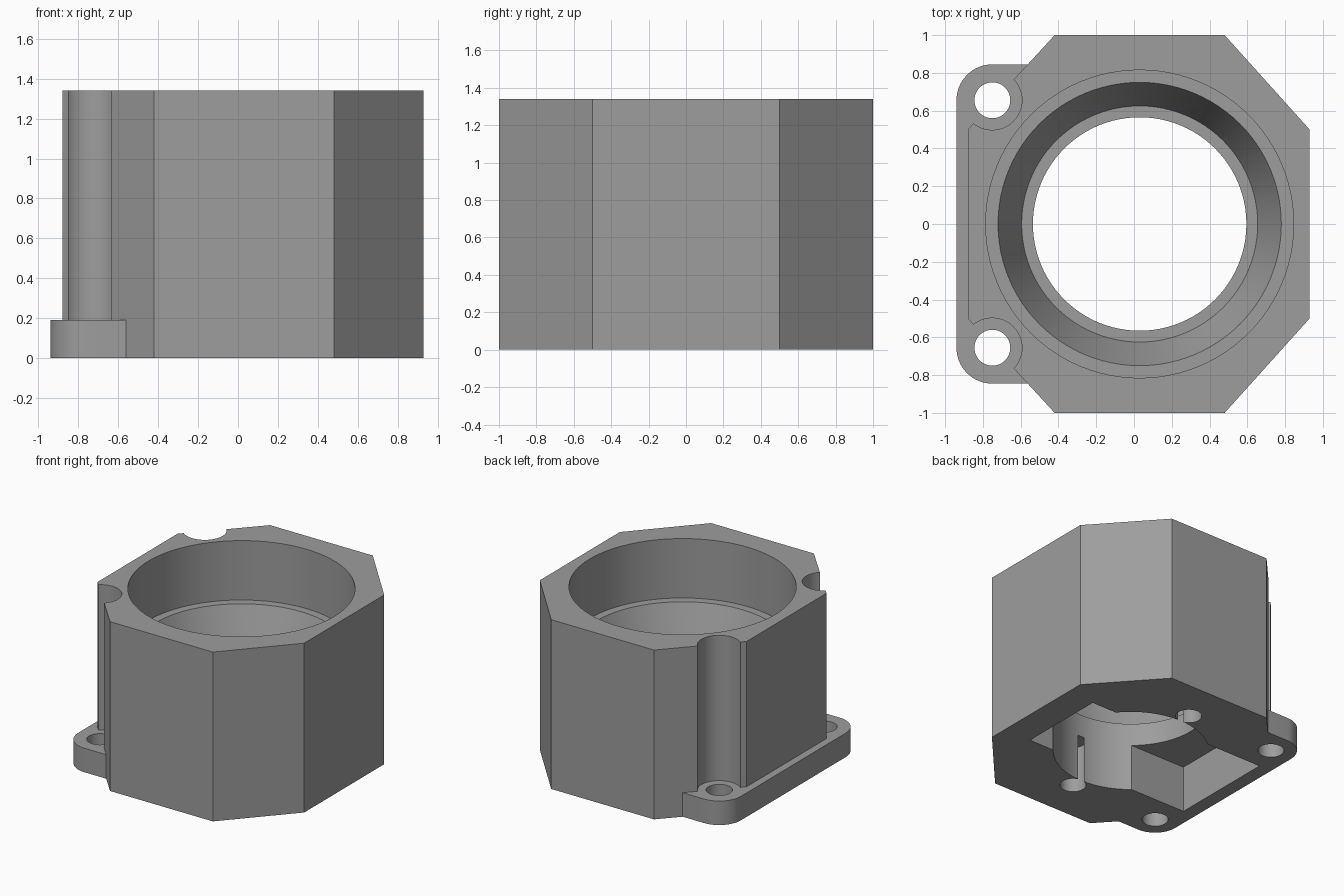
import bpy, bmesh, math

if "Cube" in bpy.data.objects:
    bpy.data.objects.remove(bpy.data.objects["Cube"])

HEIGHT = 1.34
CX = 0.03          # bore axis
LUG_X, LUG_Y = -0.75, 0.655

grey = bpy.data.materials.new("grey")
grey.diffuse_color = (0.34, 0.34, 0.34, 1)
grey.use_nodes = True
grey.node_tree.nodes["Principled BSDF"].inputs["Base Color"].default_value = grey.diffuse_color


def make(name, bm):
    bmesh.ops.recalc_face_normals(bm, faces=bm.faces)
    mesh = bpy.data.meshes.new(name)
    bm.to_mesh(mesh)
    bm.free()
    mesh.materials.append(grey)
    obj = bpy.data.objects.new(name, mesh)
    bpy.context.collection.objects.link(obj)
    return obj


def prism(name, outline, z0, z1):
    bm = bmesh.new()
    face = bm.faces.new([bm.verts.new((x, y, z0)) for x, y in outline])
    up = bmesh.ops.extrude_face_region(bm, geom=[face])["geom"]
    bmesh.ops.translate(bm, vec=(0, 0, z1 - z0),
                        verts=[v for v in up if isinstance(v, bmesh.types.BMVert)])
    return make(name, bm)


def arc(cx, cy, r, a0, a1, n):
    return [(cx + r * math.cos(math.radians(a0 + (a1 - a0) * i / n)),
             cy + r * math.sin(math.radians(a0 + (a1 - a0) * i / n))) for i in range(n + 1)]


def cylinder(name, x, y, r, z0, z1, n=48):
    return prism(name, arc(x, y, r, 0, 360, n)[:-1], z0, z1)


def box(name, x0, x1, half_y, z0, z1):
    return prism(name, [(x0, -half_y), (x1, -half_y), (x1, half_y), (x0, half_y)], z0, z1)


def lathe(name, profile, n=96):
    bm = bmesh.new()
    rings = [[bm.verts.new((x, y, z)) for x, y in arc(CX, 0, r, 0, 360, n)[:-1]]
             for r, z in profile]
    for a, b in zip(rings, rings[1:]):
        for i in range(n):
            j = (i + 1) % n
            bm.faces.new((a[i], a[j], b[j], b[i]))
    bm.faces.new(rings[0])
    bm.faces.new(rings[-1])
    return make(name, bm)


def combine(target, tool, operation):
    mod = target.modifiers.new(operation.lower(), "BOOLEAN")
    mod.operation = operation
    mod.solver = "EXACT"
    mod.object = tool
    bpy.context.view_layer.objects.active = target
    bpy.ops.object.modifier_apply(modifier=mod.name)
    bpy.data.objects.remove(tool, do_unlink=True)


# Eight-sided body
body = prism("housing_body", [(-0.42, -1), (0.48, -1), (0.93, -0.5), (0.93, 0.5),
                              (0.48, 1), (-0.42, 1), (-0.88, 0.5), (-0.88, -0.5)], 0, HEIGHT)

# Screw clearance grooves on the two left corners
for s in (-1, 1):
    combine(body, cylinder("groove_cutter", LUG_X, s * LUG_Y, 0.157, 0.1, 2), "DIFFERENCE")

# Mounting flange with rounded corners
flange = ([(-0.4, -0.845)] + [(-0.4, 0.845)]
          + arc(LUG_X, LUG_Y, 0.19, 90, 180, 16)
          + arc(LUG_X, -LUG_Y, 0.19, 180, 270, 16))
combine(body, prism("flange", flange, 0, 0.19), "UNION")

# Stepped bore: wide seat, tapered middle, narrow outlet
combine(body, lathe("bore_cutter", [(0.565, -0.2), (0.565, 0.55), (0.625, 0.55),
                                    (0.75, 0.87), (0.815, 0.87), (0.815, 1.6)]), "DIFFERENCE")

# Rectangular pockets in the underside
combine(body, box("left_pocket_cutter", -0.83, CX, 0.43, -0.2, 0.37), "DIFFERENCE")
combine(body, box("right_pocket_cutter", CX, 0.69, 0.355, -0.2, 0.37), "DIFFERENCE")

# Screw holes: through the flange, blind in the underside
for s in (-1, 1):
    combine(body, cylinder("flange_hole_cutter", LUG_X, s * LUG_Y, 0.095, -0.2, 0.6), "DIFFERENCE")
    combine(body, cylinder("floor_hole_cutter", CX, s * LUG_Y, 0.095, -0.2, 0.37), "DIFFERENCE")

# Smooth round walls, crisp edges
bpy.ops.object.select_all(action="DESELECT")
body.select_set(True)
bpy.context.view_layer.objects.active = body
bpy.ops.object.shade_smooth_by_angle(angle=math.radians(25))
